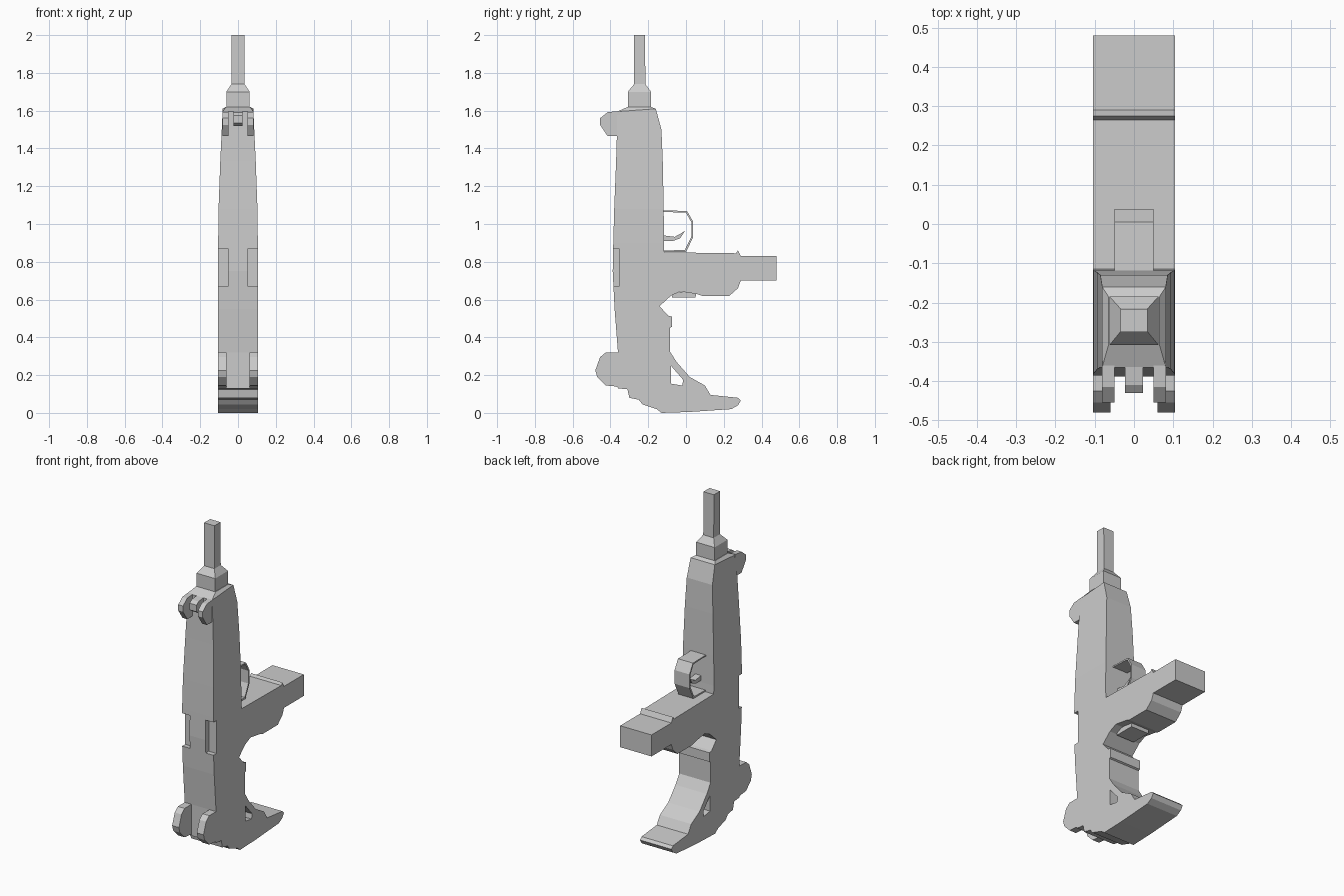
import bpy, bmesh


def finish(name, bm):
    bmesh.ops.recalc_face_normals(bm, faces=bm.faces[:])
    mesh = bpy.data.meshes.new(name)
    bm.to_mesh(mesh)
    bm.free()
    obj = bpy.data.objects.new(name, mesh)
    bpy.context.collection.objects.link(obj)
    return obj


def slab(name, profile, x0, x1):
    """Side profile (y, z) extruded from x0 to x1."""
    bm = bmesh.new()
    face = bm.faces.new([bm.verts.new((x0, y, z)) for y, z in profile])
    ext = bmesh.ops.extrude_face_region(bm, geom=[face])
    moved = [v for v in ext["geom"] if isinstance(v, bmesh.types.BMVert)]
    bmesh.ops.translate(bm, verts=moved, vec=(x1 - x0, 0, 0))
    return finish(name, bm)


def loft(name, sections):
    """Stacked rectangles: (z_front, z_back, y_front, y_back, half_width)."""
    bm = bmesh.new()
    rings = [[bm.verts.new(p) for p in ((-w, y0, z0), (w, y0, z0), (w, y1, z1), (-w, y1, z1))]
             for z0, z1, y0, y1, w in sections]
    for a, b in zip(rings, rings[1:]):
        for i in range(4):
            j = (i + 1) % 4
            bm.faces.new((a[i], a[j], b[j], b[i]))
    bm.faces.new(rings[0])
    bm.faces.new(rings[-1])
    return finish(name, bm)


def cut(target, cutter):
    cutter.hide_render = True
    cutter.hide_set(True)
    mod = target.modifiers.new("cut", 'BOOLEAN')
    mod.object = cutter
    mod.operation = 'DIFFERENCE'
    mod.solver = 'EXACT'


W = 0.105

# lower body with grip and curved stock end, one side profile
lower = slab("lower_body", [
    (-0.385, 0.90), (-0.117, 0.90), (-0.115, 0.85), (0.265, 0.845), (0.275, 0.86),
    (0.29, 0.83), (0.48, 0.83), (0.48, 0.70), (0.29, 0.70), (0.275, 0.66),
    (0.23, 0.62), (0.085, 0.62), (0.055, 0.63), (-0.03, 0.643), (-0.08, 0.62),
    (-0.14, 0.565), (-0.095, 0.515), (-0.075, 0.51), (-0.075, 0.455), (-0.085, 0.45),
    (-0.085, 0.325), (-0.05, 0.27), (0.02, 0.19), (0.10, 0.145), (0.13, 0.095),
    (0.275, 0.08), (0.29, 0.065), (0.275, 0.04), (0.24, 0.02), (0.02, 0.005),
    (-0.13, 0.0), (-0.155, 0.02), (-0.23, 0.045), (-0.25, 0.07), (-0.30, 0.08),
    (-0.31, 0.125), (-0.36, 0.13), (-0.36, 0.32), (-0.378, 0.55), (-0.388, 0.75)], -W, W)
cut(lower, slab("stock_hole_cutter", [(-0.08, 0.25), (-0.015, 0.175), (-0.02, 0.145),
                                      (-0.08, 0.155)], -0.2, 0.2))

# corner notches and paired lugs, both sides
for side, s in (("left", -1), ("right", 1)):
    cut(lower, slab("notch_cutter_" + side, [(-0.45, 0.67), (-0.355, 0.67),
                                             (-0.355, 0.87), (-0.45, 0.87)], s * 0.053, s * 0.2))
    slab("lower_lug_" + side, [
        (-0.35, 0.13), (-0.37, 0.14), (-0.425, 0.145), (-0.47, 0.19), (-0.48, 0.225),
        (-0.455, 0.295), (-0.425, 0.32), (-0.35, 0.32)], s * 0.06, s * W)
    slab("upper_lug_" + side, [
        (-0.35, 1.465), (-0.415, 1.465), (-0.455, 1.525), (-0.455, 1.56),
        (-0.415, 1.592), (-0.35, 1.598)], s * 0.05, s * 0.082)

# tapered upper body
loft("upper_body", [
    (0.90, 0.90, -0.385, -0.117, W), (1.08, 1.08, -0.38, -0.118, 0.103),
    (1.33, 1.33, -0.37, -0.123, 0.094), (1.50, 1.50, -0.365, -0.13, 0.086),
    (1.595, 1.61, -0.365, -0.16, 0.081), (1.62, 1.62, -0.308, -0.185, 0.065)])

# collar and barrel
loft("barrel", [
    (1.61, 1.61, -0.308, -0.185, 0.062), (1.70, 1.70, -0.308, -0.185, 0.062),
    (1.74, 1.74, -0.275, -0.215, 0.035), (2.0, 2.0, -0.275, -0.217, 0.035)])

# centre sight post
slab("sight_post", [(-0.35, 1.53), (-0.41, 1.52), (-0.43, 1.535), (-0.43, 1.575),
                    (-0.41, 1.59), (-0.35, 1.597)], -0.023, 0.023)

# trigger guard strap: outer path then inner path
slab("trigger_guard", [
    (-0.125, 1.072), (0.005, 1.069), (0.038, 1.013), (0.038, 0.93), (0.0, 0.852),
    (-0.125, 0.852), (-0.125, 0.860), (-0.006, 0.862), (0.028, 0.933), (0.028, 1.01),
    (0.0, 1.060), (-0.125, 1.064)], -0.05, 0.05)

# trigger
slab("trigger", [
    (-0.125, 0.91), (-0.07, 0.91), (-0.03, 0.925), (-0.005, 0.965), (-0.03, 0.948),
    (-0.06, 0.932), (-0.125, 0.94)], -0.02, 0.02)

# catch plate under the grip
slab("catch_plate", [(-0.075, 0.61), (0.05, 0.61), (0.055, 0.64), (-0.075, 0.64)],
     -0.06, 0.06)
